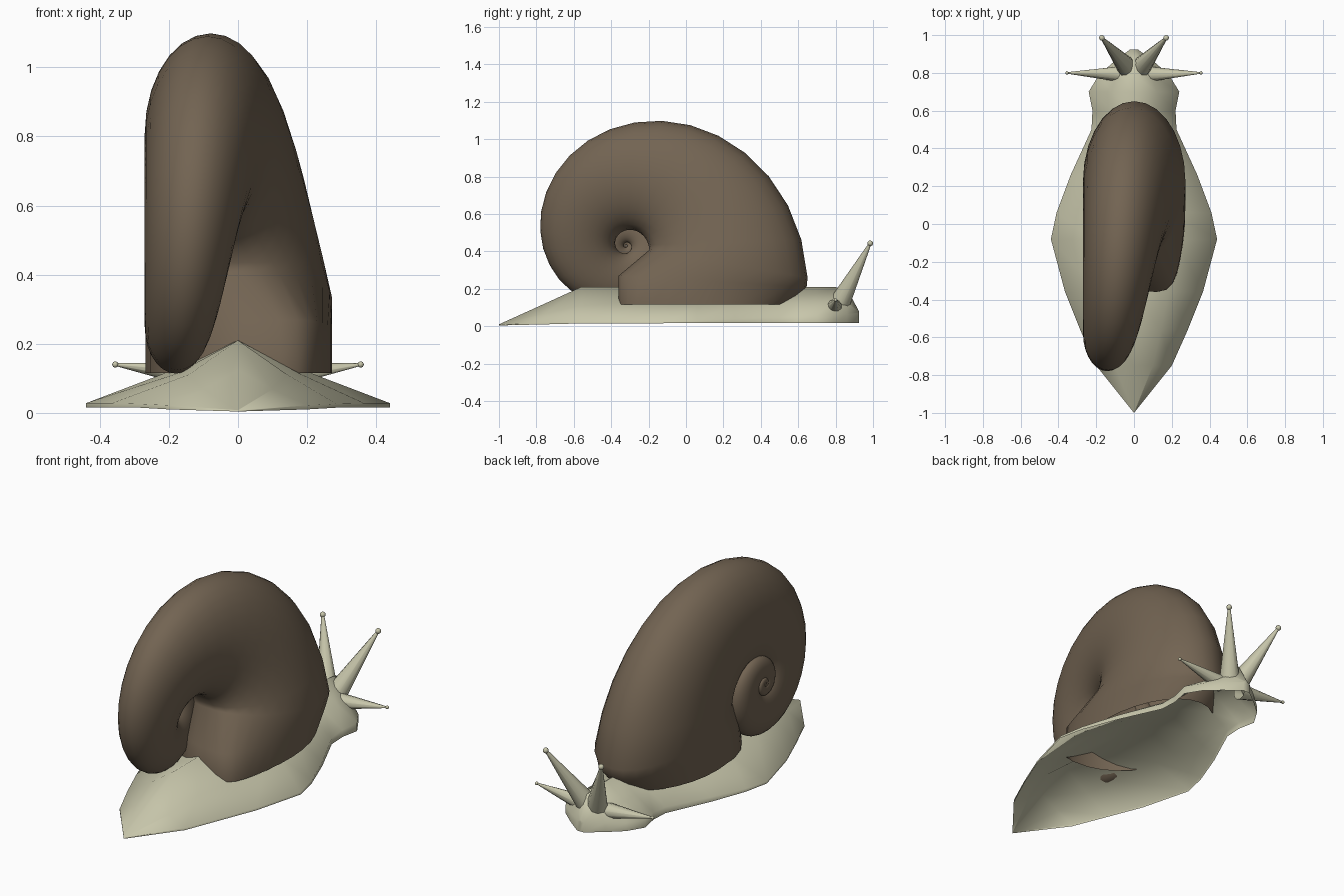
import bpy, bmesh, math
from mathutils import Vector

if "Cube" in bpy.data.objects:
    bpy.data.objects.remove(bpy.data.objects["Cube"])

def material(name, rgb):
    m = bpy.data.materials.new(name)
    m.diffuse_color = (*rgb, 1)
    m.use_nodes = True
    m.node_tree.nodes["Principled BSDF"].inputs["Base Color"].default_value = m.diffuse_color
    return m

SHELL = material("shell_brown", (0.17, 0.127, 0.085))
SKIN = material("skin_cream", (0.58, 0.57, 0.41))

def finish(ob, mat, angle):
    ob.data.materials.append(mat)
    bpy.ops.object.select_all(action='DESELECT')
    bpy.context.view_layer.objects.active = ob
    ob.select_set(True)
    bpy.ops.object.shade_smooth_by_angle(angle=math.radians(angle))

def loft(name, rings, mat, closed, angle):
    """Skin a list of equally long point rings."""
    bm = bmesh.new()
    vs = [[bm.verts.new(p) for p in ring] for ring in rings]
    n = len(rings[0])
    for a, b in zip(vs, vs[1:]):
        for i in range(n if closed else n - 1):
            j = (i + 1) % n
            bm.faces.new((a[i], a[j], b[j], b[i]))
    bmesh.ops.remove_doubles(bm, verts=bm.verts, dist=0.0005)
    bmesh.ops.recalc_face_normals(bm, faces=bm.faces)
    me = bpy.data.meshes.new(name)
    bm.to_mesh(me)
    bm.free()
    ob = bpy.data.objects.new(name, me)
    bpy.context.collection.objects.link(ob)
    finish(ob, mat, angle)
    return ob

# Shell: tube on a logarithmic spiral, all scaled about the apex;
# the inner left quarter is squarer so the spire side stays nearly flat
CY, CZ, K, N = -0.32, 0.43, 0.238, 28
section = []
for i in range(N):
    c, s = math.cos(2 * math.pi * i / N), math.sin(2 * math.pi * i / N)
    if c < 0 and s < 0:
        c, s = -abs(c) ** 0.7, -abs(s) ** 0.7
    section.append((c, s))
rings = []
STEP = math.radians(12)
END = math.radians(10)
for i in range(105, -1, -1):
    t = END - i * STEP
    k = math.exp(K * t)
    ring = []
    for c, s in section:
        r = k * (0.533 + 0.412 * c)
        ring.append((-0.27 + 0.26 * k * (1 + s),
                     CY + r * math.cos(t), CZ - r * math.sin(t)))
    rings.append(ring)

# Shell opening: two lip rings that end flat, with a narrow inner corner
for y_out, z_out, z_in in ((0.645, 0.21, 0.27), (0.55, 0.115, 0.115)):
    ring = []
    for c, s in section:
        u = (1 - c) / 2
        ring.append((0.27 * s + 0.12 * u ** 6,
                     y_out + (-0.36 - y_out) * u,
                     z_out + (z_in - z_out) * u))
    rings.append(ring)
loft("shell", rings, SHELL, True, 75)

# Body: open-bottomed ridged foot; y, half width, ridge height, rim top, rim bottom
sections = [
    (-1.0, 0.0, 0.01, 0.007, 0.004),
    (-0.75, 0.20, 0.123, 0.022, 0.01),
    (-0.56, 0.285, 0.21, 0.026, 0.015),
    (-0.36, 0.365, 0.21, 0.028, 0.015),
    (-0.08, 0.44, 0.21, 0.028, 0.016),
    (0.06, 0.41, 0.21, 0.033, 0.016),
    (0.26, 0.335, 0.21, 0.042, 0.016),
    (0.50, 0.225, 0.21, 0.05, 0.016),
    (0.60, 0.22, 0.21, 0.055, 0.016),
    (0.70, 0.24, 0.21, 0.06, 0.016),
    (0.79, 0.185, 0.21, 0.06, 0.016),
    (0.86, 0.105, 0.20, 0.065, 0.016),
    (0.925, 0.02, 0.08, 0.07, 0.016),
    (0.925, 0.0, 0.07, 0.06, 0.016),
]
rows = []
for y, w, top, rim, low in sections:
    half = [(w, low), (w, rim), (w * 0.5, rim + (top - rim) * 0.46)]
    row = [(x, y, z) for x, z in half] + [(0, y, top)]
    row += [(-x, y, z) for x, z in reversed(half)]
    rows.append(row)
loft("body", rows, SKIN, False, 80)

# Tentacles: open tapered stalks with small ball tips, mirrored left and right
def tentacle(name, base, tip, r_base, r_tip, ball):
    for side, sx in (("right", 1), ("left", -1)):
        a = Vector((base[0] * sx, base[1], base[2]))
        b = Vector((tip[0] * sx, tip[1], tip[2]))
        d = b - a
        bpy.ops.mesh.primitive_cone_add(
            vertices=10, radius1=r_base, radius2=r_tip, depth=d.length,
            end_fill_type='NOTHING',
            location=(a + b) / 2, rotation=d.to_track_quat('Z', 'Y').to_euler())
        stalk = bpy.context.object
        stalk.name = f"{name}_{side}"
        finish(stalk, SKIN, 60)
        bpy.ops.mesh.primitive_uv_sphere_add(segments=12, ring_count=8,
                                             radius=ball, location=b)
        knob = bpy.context.object
        knob.name = f"{name}_tip_{side}"
        finish(knob, SKIN, 60)

tentacle("eye_stalk", (0.03, 0.822, 0.125), (0.17, 0.985, 0.443), 0.056, 0.007, 0.015)
tentacle("feeler", (0.06, 0.793, 0.10), (0.355, 0.80, 0.14), 0.045, 0.004, 0.009)
